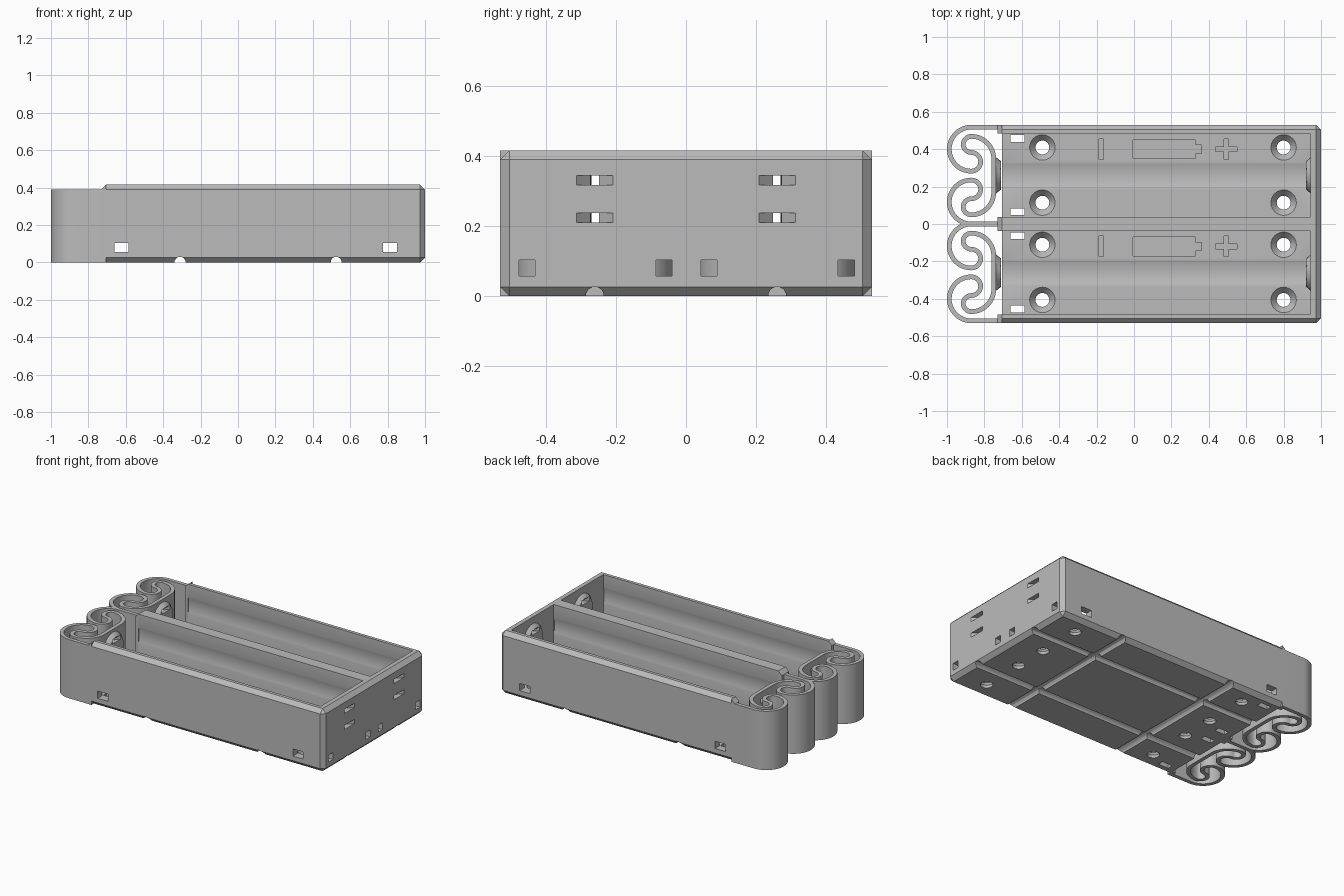
import bpy, bmesh
from math import sin, cos, radians, hypot

if "Cube" in bpy.data.objects:
    bpy.data.objects.remove(bpy.data.objects["Cube"], do_unlink=True)

grey = bpy.data.materials.new("grey plastic")
grey.use_nodes = True
grey.diffuse_color = (0.5, 0.5, 0.5, 1)
grey.node_tree.nodes["Principled BSDF"].inputs["Base Color"].default_value = (0.5, 0.5, 0.5, 1)

CELL = 0.26      # centre line of each bay
FLOOR = 0.055
AXIS_Z = 0.275   # height of the bay's axis
LEFT = -0.705    # open end of the tray


def finish(name, bm):
    bmesh.ops.recalc_face_normals(bm, faces=bm.faces)
    mesh = bpy.data.meshes.new(name)
    bm.to_mesh(mesh)
    bm.free()
    mesh.materials.append(grey)
    ob = bpy.data.objects.new(name, mesh)
    bpy.context.collection.objects.link(ob)
    return ob


def loft(name, ring_a, ring_b, lo, hi, axis="z"):
    """Solid between two matching outlines placed at lo and hi along an axis."""
    place = {"x": lambda a, b, t: (t, a, b),
             "y": lambda a, b, t: (a, t, b),
             "z": lambda a, b, t: (a, b, t)}[axis]
    bm = bmesh.new()
    va = [bm.verts.new(place(a, b, lo)) for a, b in ring_a]
    vb = [bm.verts.new(place(a, b, hi)) for a, b in ring_b]
    bm.faces.new(va[::-1])
    bm.faces.new(vb)
    n = len(va)
    for i in range(n):
        j = (i + 1) % n
        bm.faces.new((va[i], va[j], vb[j], vb[i]))
    return finish(name, bm)


def prism(name, ring, lo, hi, axis="z"):
    return loft(name, ring, ring, lo, hi, axis)


def rect(a0, a1, b0, b1):
    return [(a0, b0), (a1, b0), (a1, b1), (a0, b1)]


def box(x0, x1, y0, y1, z0, z1, name="cutter"):
    return prism(name, rect(x0, x1, y0, y1), z0, z1)


def arc(cx, cy, r, a0, a1, n):
    return [(cx + r * cos(radians(a0 + (a1 - a0) * i / n)),
             cy + r * sin(radians(a0 + (a1 - a0) * i / n))) for i in range(n + 1)]


def circle(cx, cy, r, n=32, turn=0):
    return arc(cx, cy, r, turn, turn + 360, n)[:-1]


def cut(target, cutters):
    bpy.context.view_layer.objects.active = target
    for c in cutters:
        c.hide_render = True
        m = target.modifiers.new("cut", "BOOLEAN")
        m.operation, m.solver, m.object = "DIFFERENCE", "EXACT", c
        bpy.ops.object.modifier_apply(modifier=m.name)
        bpy.data.objects.remove(c, do_unlink=True)


def smooth(ob):
    bpy.ops.object.select_all(action="DESELECT")
    ob.select_set(True)
    bpy.context.view_layer.objects.active = ob
    bpy.ops.object.shade_smooth_by_angle(angle=radians(30))


def wire_slots(cy, x0, xm, x1):
    """Two hourglass slots for the contact wire."""
    w, n = 0.054, 0.012
    ring = [(x0, cy - w), (xm, cy - n), (x1, cy - w),
            (x1, cy + w), (xm, cy + n), (x0, cy + w)]
    return [prism("cutter", ring, z, z + 0.028) for z in (0.209, 0.316)]


# Tray block with chamfered edges, plain at the open end
tray = box(LEFT, 1.0, -0.53, 0.53, 0, 0.415, "tray")
bm = bmesh.new()
bm.from_mesh(tray.data)
edges = [e for e in bm.edges if max(v.co.x for v in e.verts) > 0]
bmesh.ops.bevel(bm, geom=edges, offset=0.026, segments=1, affect="EDGES")
bm.to_mesh(tray.data)
bm.free()

# Bays with a shallow round trough
for s in (1, -1):
    c = s * CELL
    cut(tray, [box(-0.8, 0.945, c - 0.2225, c + 0.2225, FLOOR, 0.5)])
    cut(tray, [prism("cutter", circle(c, AXIS_Z, 0.23, 96), -0.81, 0.9445, "x")])

# Countersunk screw holes and engraved polarity marks
for s in (1, -1):
    c = s * CELL
    for x in (-0.49, 0.80):
        for y in (c + 0.149, c - 0.146):
            cut(tray, [loft("cutter", circle(x, y, 0.037), circle(x, y, 0.071), 0.018, 0.0585),
                       prism("cutter", circle(x, y, 0.037), -0.02, 0.05)])
    my = c + 0.14
    cell_mark = [(-0.005, my - 0.05), (0.33, my - 0.05), (0.33, my - 0.022), (0.362, my - 0.022),
                 (0.362, my + 0.022), (0.33, my + 0.022), (0.33, my + 0.05), (-0.005, my + 0.05)]
    cut(tray, [prism("cutter", cell_mark, 0.045, 0.08),
               box(-0.187, -0.162, my - 0.055, my + 0.055, 0.045, 0.08),
               box(0.437, 0.55, my - 0.0125, my + 0.0125, 0.045, 0.08),
               box(0.481, 0.506, my - 0.055, my + 0.055, 0.045, 0.08)])

    # Wire openings in floor and end wall
    for y in (c - 0.194, c + 0.197):
        cut(tray, [box(-0.66, -0.585, y - 0.018, y + 0.018, -0.02, 0.07),
                   box(0.93, 1.02, y - 0.023, y + 0.023, 0.0565, 0.103)])

# Wire openings through the long walls
for x in (-0.66, 0.775):
    cut(tray, [box(x, x + 0.075, -0.6, 0.6, 0.0565, 0.104)])

# Cable tie grooves underneath
for x in (-0.31, 0.525):
    cut(tray, [prism("cutter", circle(x, 0, 0.03, 12, 15), -0.6, 0.6, "y")])
for s in (1, -1):
    cut(tray, [prism("cutter", circle(s * CELL, 0, 0.026, 12, 15), -0.8, 1.1, "x")])

# Contact pads on the closed end
for s, side in ((1, "left"), (-1, "right")):
    c = s * CELL
    cut(tray, wire_slots(c, 0.9, 0.96, 1.002))
    pad = loft(side + "_end_contact_pad", circle(c, AXIS_Z, 0.075, 24),
               circle(c, AXIS_Z, 0.098, 24), 0.92, 0.946, "x")
    cut(pad, wire_slots(c, 0.9, 0.96, 1.002))
    smooth(pad)
smooth(tray)

# Sloped wall tips at the open end
tip = [(-0.73, 0), (LEFT, 0), (LEFT, 0.415), (-0.73, 0.39)]
for name, y0, y1 in (("left_wall_tip", 0.485, 0.53), ("middle_wall_tip", -0.0375, 0.0375),
                     ("right_wall_tip", -0.53, -0.485)):
    prism(name, tip, y0, y1, "y")

# Curled flat spring, one half then mirrored about the bay's centre line
X, MID, T = -0.87, 0.25875, 0.0125
half = [(LEFT, 0.5175)]
half += arc(X, 0.40, 0.1175, 90, 270, 28)
half += arc(X, 0.3325, 0.05, 270, 450, 16)[1:]
half += arc(X, 0.4255, 0.043, 270, 90, 16)[1:]
half += arc(X, 0.3485, 0.12, 90, 0, 16)[1:]
path = half + [(x, 2 * MID - y) for x, y in reversed(half)]


def ribbon(pts, t):
    """Closed outline of a band of half width t along a path."""
    a, b = [], []
    for i, (x, y) in enumerate(pts):
        p, q = pts[max(i - 1, 0)], pts[min(i + 1, len(pts) - 1)]
        dx, dy = q[0] - p[0], q[1] - p[1]
        d = hypot(dx, dy)
        a.append((x - dy / d * t, y + dx / d * t))
        b.append((x + dy / d * t, y - dx / d * t))
    return a + b[::-1]


for s, side in ((1, "left"), (-1, "right")):
    c = s * CELL
    spring = prism(side + "_spring", ribbon([(x, s * y) for x, y in path], T), 0, 0.39)
    pad = loft(side + "_spring_contact_pad", circle(c, AXIS_Z, 0.098, 24),
               circle(c, AXIS_Z, 0.075, 24), -0.739, -0.71, "x")
    for ob in (spring, pad):
        cut(ob, wire_slots(c, -0.775, -0.737, -0.70))
        smooth(ob)
